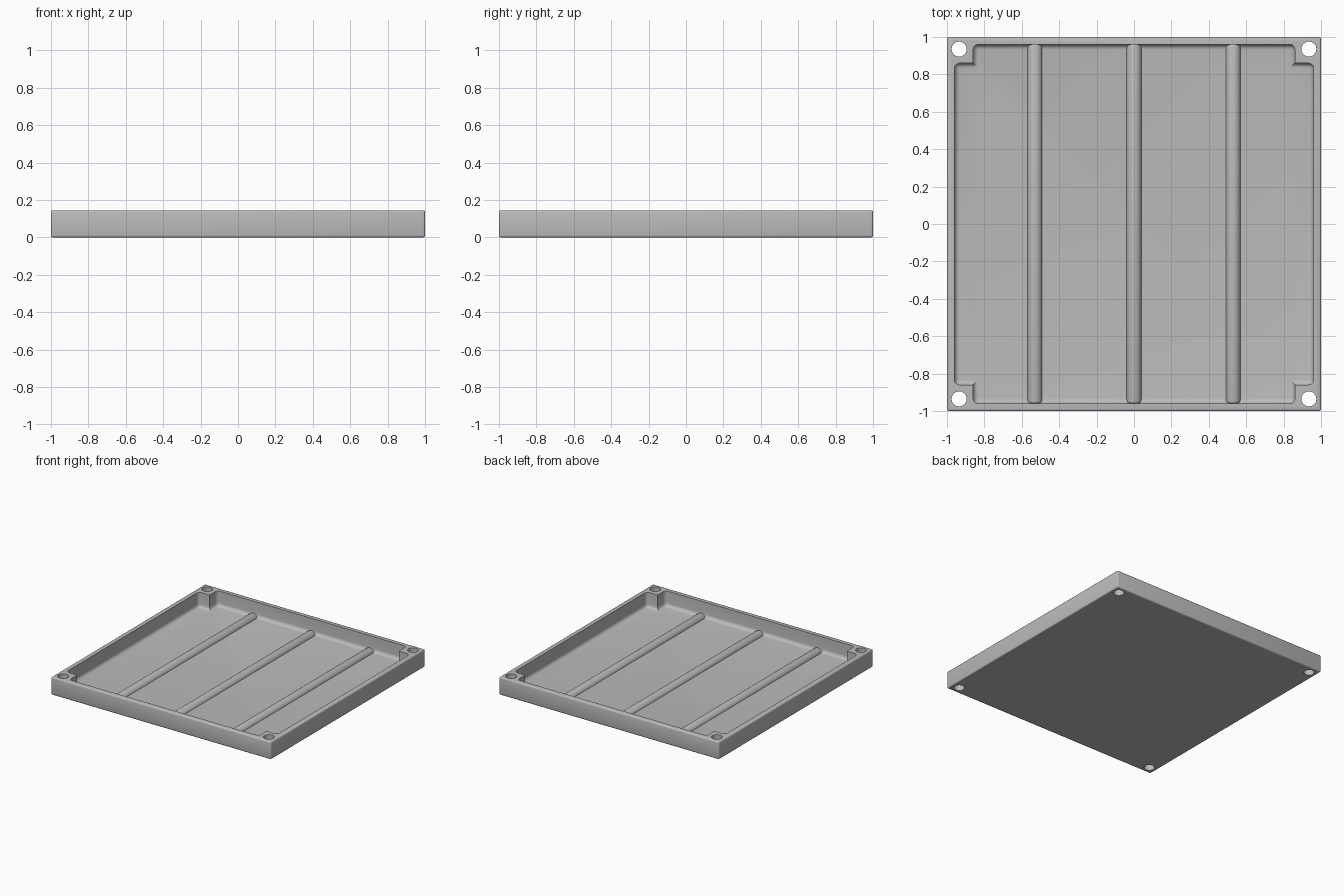
import bpy, bmesh, math

cube = bpy.data.objects.get("Cube")
if cube:
    bpy.data.objects.remove(cube, do_unlink=True)

HEIGHT, FLOOR = 0.145, 0.02

grey = bpy.data.materials.new("plain grey")
grey.use_nodes = True
grey.diffuse_color = (0.5, 0.5, 0.5, 1)
grey.node_tree.nodes["Principled BSDF"].inputs["Base Color"].default_value = (0.5, 0.5, 0.5, 1)


def make_object(name, bm):
    bmesh.ops.recalc_face_normals(bm, faces=bm.faces)
    mesh = bpy.data.meshes.new(name)
    bm.to_mesh(mesh)
    bm.free()
    mesh.materials.append(grey)
    obj = bpy.data.objects.new(name, mesh)
    bpy.context.collection.objects.link(obj)
    return obj


def prism(points, offset):
    """Extrude a closed outline of 3D points along an offset."""
    bm = bmesh.new()
    face = bm.faces.new([bm.verts.new(p) for p in points])
    new = bmesh.ops.extrude_face_region(bm, geom=[face])["geom"]
    bmesh.ops.translate(bm, vec=offset, verts=[v for v in new if isinstance(v, bmesh.types.BMVert)])
    bmesh.ops.recalc_face_normals(bm, faces=bm.faces)
    return bm


def round_edges(bm, edges, radius, segments):
    bmesh.ops.bevel(bm, geom=edges, offset=radius, segments=segments, profile=0.5, affect='EDGES')


def smooth(obj):
    bpy.ops.object.select_all(action='DESELECT')
    obj.select_set(True)
    bpy.context.view_layer.objects.active = obj
    bpy.ops.object.shade_smooth_by_angle(angle=math.radians(35))


# Outer block with softened edges
bm = prism([(-1, -1, 0), (1, -1, 0), (1, 1, 0), (-1, 1, 0)], (0, 0, HEIGHT))
round_edges(bm, bm.edges[:], 0.01, 3)
tray = make_object("tray", bm)

# Pocket cutter leaves a square post in every corner
wall, post = 0.96, 0.86
outline = []
for i, (sx, sy) in enumerate([(1, 1), (-1, 1), (-1, -1), (1, -1)]):
    corner = [(wall, post), (post, post), (post, wall)]
    outline += [(sx * x, sy * y, FLOOR) for x, y in (corner if i % 2 == 0 else corner[::-1])]
bm = prism(outline, (0, 0, 0.3))
edges = []
for e in bm.edges:
    a, b = (v.co for v in e.verts)
    upright = abs(a.z - b.z) > 0.1
    inner_corner = max(abs(a.x), abs(a.y)) < 0.9
    if (upright and not inner_corner) or max(a.z, b.z) < 0.1:
        edges.append(e)
round_edges(bm, edges, 0.028, 5)
cutters = [make_object("pocket_cutter", bm)]

# Screw hole cutters
bm = bmesh.new()
for x in (-0.935, 0.935):
    for y in (-0.935, 0.935):
        made = bmesh.ops.create_cone(bm, cap_ends=True, segments=40, radius1=0.04, radius2=0.04, depth=1)
        bmesh.ops.translate(bm, vec=(x, y, 0), verts=made["verts"])
cutters.append(make_object("hole_cutter", bm))

for cutter in cutters:
    mod = tray.modifiers.new(cutter.name, 'BOOLEAN')
    mod.operation, mod.solver, mod.object = 'DIFFERENCE', 'EXACT', cutter
    bpy.context.view_layer.objects.active = tray
    bpy.ops.object.modifier_apply(modifier=mod.name)
    bpy.data.objects.remove(cutter, do_unlink=True)
smooth(tray)

# Rounded ribs across the floor
for name, x in (("right_rib", -0.53), ("middle_rib", 0), ("left_rib", 0.53)):
    arc = [math.pi * i / 16 for i in range(17)]
    profile = [(x + 0.04 * math.cos(a), -0.96, 0.012 + 0.038 * math.sin(a)) for a in arc]
    bm = prism(profile, (0, 1.92, 0))
    rims = [e for e in bm.edges if abs(e.verts[0].co.y - e.verts[1].co.y) < 0.01
            and max(v.co.z for v in e.verts) > 0.0125]
    round_edges(bm, rims, 0.012, 3)
    smooth(make_object(name, bm))
